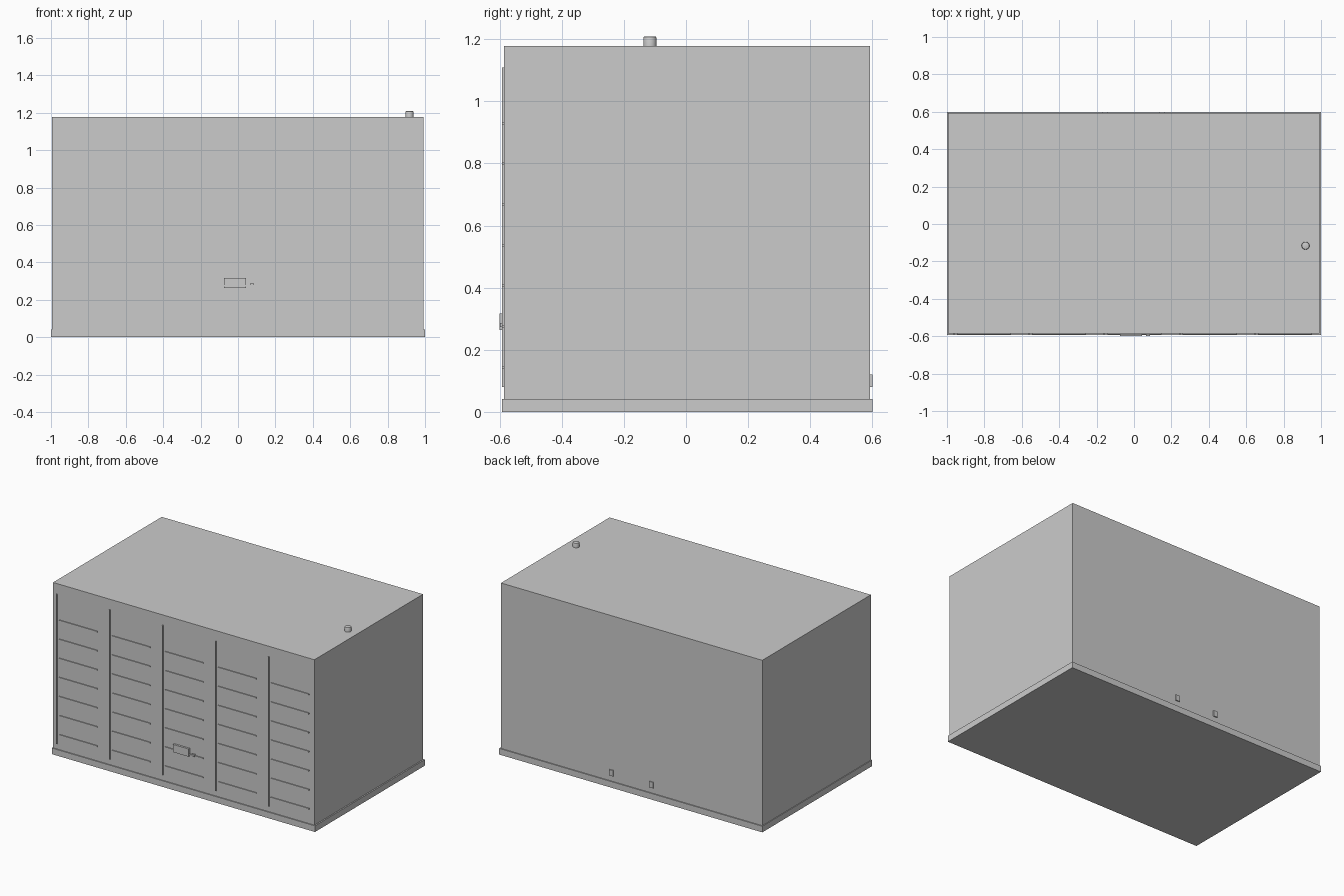
import bpy, bmesh

if "Cube" in bpy.data.objects:
    bpy.data.objects.remove(bpy.data.objects["Cube"])


def box(name, x0, x1, y0, y1, z0, z1):
    bm = bmesh.new()
    bmesh.ops.create_cube(bm, size=1)
    for v in bm.verts:
        v.co.x = x0 if v.co.x < 0 else x1
        v.co.y = y0 if v.co.y < 0 else y1
        v.co.z = z0 if v.co.z < 0 else z1
    me = bpy.data.meshes.new(name)
    bm.to_mesh(me)
    bm.free()
    ob = bpy.data.objects.new(name, me)
    bpy.context.collection.objects.link(ob)
    return ob


FRONT, BACK = -0.586, 0.593

# Cabinet and plinth
box("base_plinth", -1.0, 1.0, -0.593, 0.6, 0.0, 0.042)
box("cabinet_body", -0.995, 0.991, FRONT, BACK, 0.042, 1.178)

# Front panels: one vertical strip and seven slats per column
for c in range(5):
    x = -0.964 + c * 0.4025
    box(f"vertical_strip_{c + 1}", x - 0.004, x + 0.004, -0.593, FRONT + 0.004, 0.08, 1.108)
    for r in range(7):
        z = 0.144 + r * 0.131
        box(f"slat_{c + 1}_{r + 1}", x + 0.017, x + 0.306, -0.592, FRONT + 0.004,
            z - 0.004, z + 0.004)

# Latch plate and small catch
box("latch_plate", -0.075, 0.044, -0.6, FRONT + 0.004, 0.264, 0.317)
box("latch_catch", 0.064, 0.086, -0.598, FRONT + 0.004, 0.274, 0.287)

# Rear brackets
for i, x in enumerate((-0.155, 0.15)):
    box(f"rear_bracket_{i + 1}", x - 0.015, x + 0.015, BACK - 0.004, 0.6, 0.08, 0.12)

# Roof knob with a rounded top edge
bpy.ops.mesh.primitive_cylinder_add(vertices=20, radius=0.021, depth=0.036,
                                    location=(0.917, -0.116, 1.191))
knob = bpy.context.object
knob.name = "roof_knob"
bm = bmesh.new()
bm.from_mesh(knob.data)
rim = [e for e in bm.edges if all(v.co.z > 0 for v in e.verts)]
bmesh.ops.bevel(bm, geom=rim, offset=0.005, segments=2, affect='EDGES', profile=0.5)
bm.to_mesh(knob.data)
bm.free()
bpy.ops.object.shade_smooth_by_angle()
